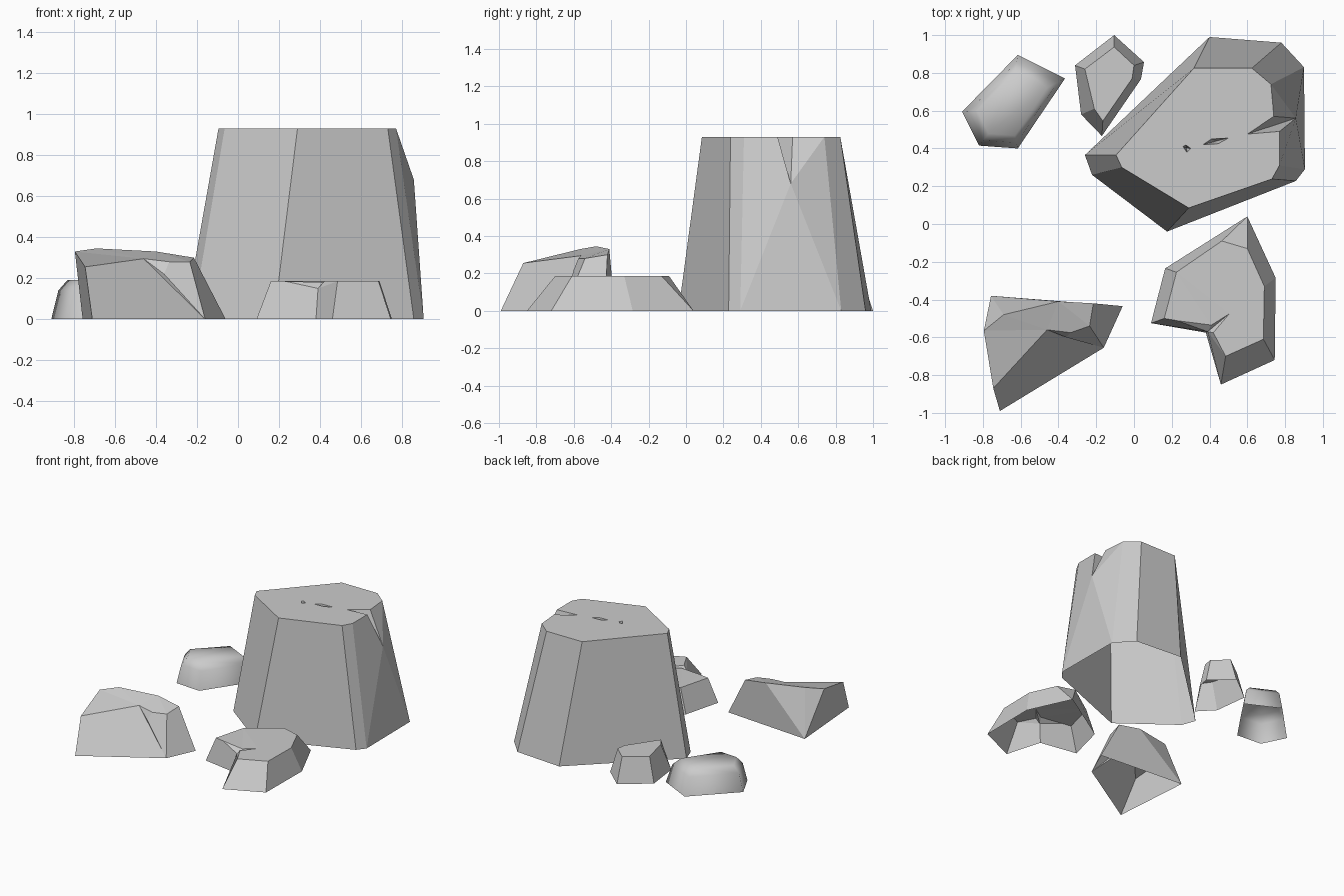
import bpy
import bmesh
import math
from mathutils import Vector

if "Cube" in bpy.data.objects:
    bpy.data.objects.remove(bpy.data.objects["Cube"], do_unlink=True)


def make_material(name, colour):
    material = bpy.data.materials.new(name)
    material.use_nodes = True
    material.diffuse_color = colour
    material.node_tree.nodes["Principled BSDF"].inputs["Base Color"].default_value = colour
    return material


stone_grey = make_material("stone grey", (.6, .6, .6, 1))


def finish(name, bm):
    """Turn the bmesh into a grey stone object."""
    bmesh.ops.recalc_face_normals(bm, faces=bm.faces[:])
    mesh = bpy.data.meshes.new(name)
    bm.to_mesh(mesh)
    bm.free()
    mesh.materials.append(stone_grey)
    stone = bpy.data.objects.new(name, mesh)
    bpy.context.scene.collection.objects.link(stone)
    return stone


def ring_edges(bm, ring):
    edges = []
    for i, vert in enumerate(ring):
        following = ring[(i + 1) % len(ring)]
        edges.append(bm.edges.get((vert, following)) or bm.edges.new((vert, following)))
    return edges


def chipped_rock(name, height, ground, upper, walls, cap, pits=()):
    """Open-bottomed rock: lower-case corners on the ground, upper-case corners above.

    Walls are spelled by corner letters; the cap outline is filled around any pits.
    """
    bm = bmesh.new()
    corner = {}
    for letter, (x, y) in zip("abcdefgh", ground):
        corner[letter] = bm.verts.new((x, y, 0))
    for letter, point in zip("ABCDEFGHIJKLMNOP", upper):
        z = point[2] if len(point) > 2 else height
        corner[letter] = bm.verts.new((point[0], point[1], z))
    for wall in walls.split():
        bm.faces.new([corner[letter] for letter in wall])
    outline = ring_edges(bm, [corner[letter] for letter in cap])
    for pit in pits:
        rim = [bm.verts.new((x, y, height)) for x, y in pit]
        outline += ring_edges(bm, rim)
    bmesh.ops.triangle_fill(bm, edges=outline, use_beauty=True, normal=Vector((0, 0, 1)))
    # sunken point closes each pit
    for pit in pits:
        middle = sum((Vector((x, y, height)) for x, y in pit), Vector()) / len(pit)
        bottom = bm.verts.new(middle - Vector((0, 0, .1)))
        rim = [v for v in bm.verts if any((v.co - Vector((x, y, height))).length < .001 for x, y in pit)]
        rim.sort(key=lambda v: math.atan2(v.co.y - middle.y, v.co.x - middle.x))
        for i, vert in enumerate(rim):
            bm.faces.new((vert, rim[(i + 1) % len(rim)], bottom))
    return finish(name, bm)


def rounded_rock(name, outline, levels):
    """Smooth rock made of shrinking copies of its outline."""
    bm = bmesh.new()
    centre = sum((Vector(p) for p in outline), Vector((0, 0))) / len(outline)
    rings = []
    for scale, z in levels:
        points = [centre + (Vector(p) - centre) * scale for p in outline]
        rings.append([bm.verts.new((p.x, p.y, z)) for p in points])
    for lower, higher in zip(rings, rings[1:]):
        for i in range(len(lower)):
            j = (i + 1) % len(lower)
            bm.faces.new((lower[i], lower[j], higher[j], higher[i]))
    bm.faces.new(rings[-1])
    stone = finish(name, bm)
    for face in stone.data.polygons:
        face.use_smooth = True
    return stone


# tall boulder with a split on its side and two pits on top
chipped_rock(
    "tall_boulder", .93,
    ground=[(-.26, .365), (.4, .99), (.78, .96), (.9, .83),
            (.905, .29), (.857, .228), (.175, -.04), (-.222, .26)],
    upper=[(-.095, .365), (.317, .825), (.624, .825), (.725, .74), (.74, .57),
           (.6, .476), (.77, .49), (.77, .31), (.73, .238), (.29, .085),
           (-.065, .3), (.857, .56, .68)],
    walls="abBA bcCB cdDC dLD DLE ELF FLG deL LeHG efIH fgJI ghKJ haAK",
    cap="ABCDEFGHIJK",
    pits=[[(.26, .41), (.275, .418), (.3, .4), (.28, .38)],
          [(.365, .42), (.41, .45), (.5, .455), (.445, .425)]])

# flat rock in front with a cracked corner
chipped_rock(
    "front_flat_rock", .185,
    ground=[(.09, -.525), (.165, -.235), (.6, .04), (.75, -.285),
            (.745, -.72), (.46, -.85), (.38, -.575)],
    upper=[(.16, -.5), (.225, -.255), (.465, -.09), (.6, -.13), (.69, -.33),
           (.685, -.61), (.485, -.7), (.42, -.575), (.505, -.475),
           (.41, -.535, .18), (.23, -.512), (.39, -.57, .15)],
    walls="abBA bcCB cDC cdED deFE efGF fgLG GLH HLI ILJ JLK gaAKL",
    cap="ABCDEFGHIJK")

# sloping rock at the front, chipped on one side
chipped_rock(
    "front_sloping_rock", .3,
    ground=[(-.71, -.99), (-.16, -.655), (-.06, -.435), (-.757, -.38)],
    upper=[(-.745, -.87, .255), (-.795, -.565, .33), (-.69, -.48, .345),
           (-.4, -.41, .33), (-.215, -.42), (-.235, -.54, .28),
           (-.335, -.575, .28), (-.46, -.56, .295), (-.36, -.6, .22)],
    walls="abHA bIH HIG IbFG bcEF cdDE dCD dBC daAB",
    cap="ABCDEFGH")

# small rock at the back
chipped_rock(
    "back_small_rock", .19,
    ground=[(-.105, 1), (.053, .857), (.037, .767), (-.17, .466), (-.28, .58), (-.312, .84)],
    upper=[(-.105, .937), (0, .84), (-.01, .77), (-.165, .545), (-.21, .61), (-.26, .82)],
    walls="abBA bcCB cdDC deED efFE faAF",
    cap="ABCDEF")

# rounded rock at the back
rounded_rock(
    "back_rounded_rock",
    [(-.91, .595), (-.615, .895), (-.365, .77), (-.615, .4), (-.82, .415)],
    [(1, 0), (.86, .14), (.68, .19)])
